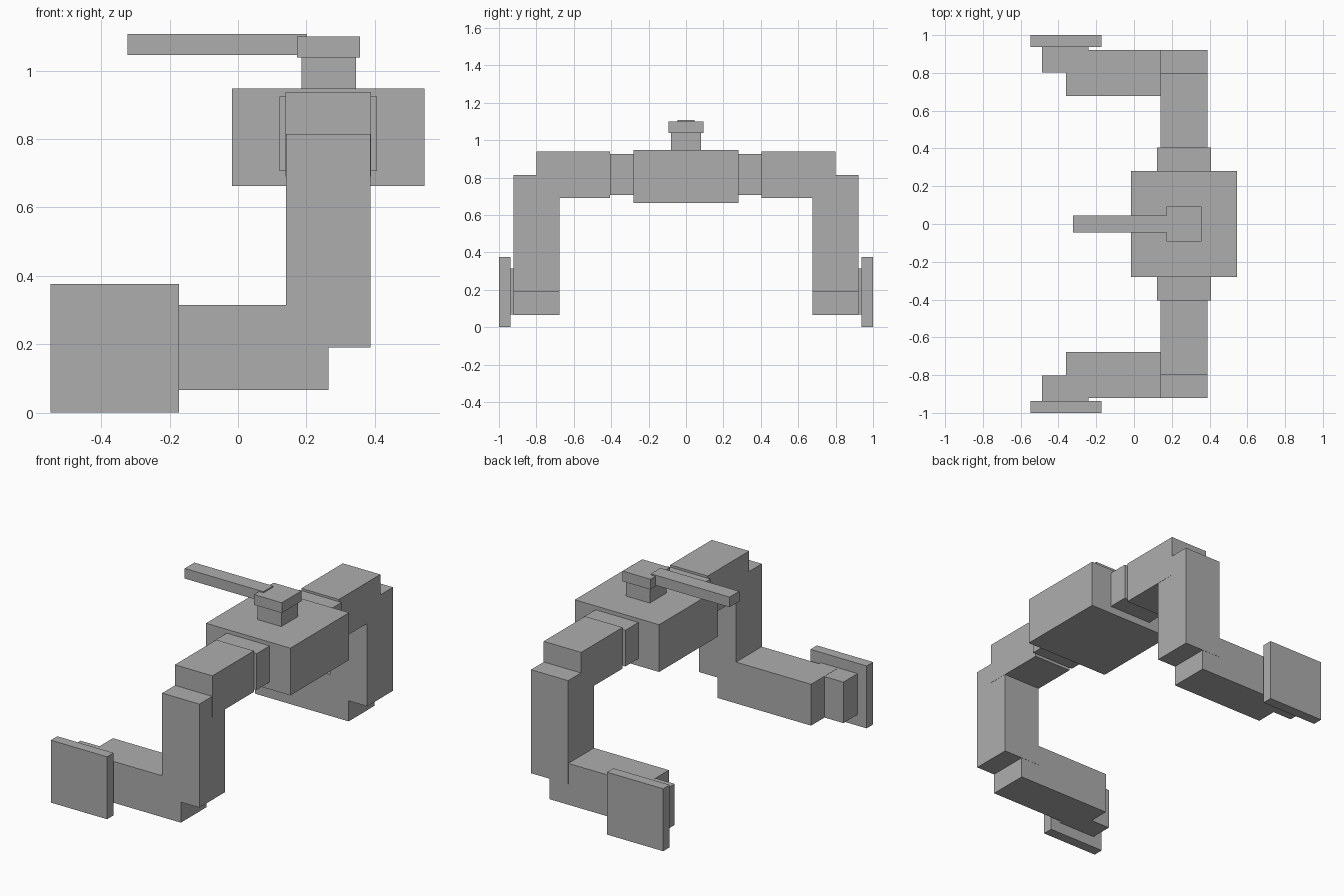
import bpy
import bmesh
from mathutils import Vector

if "Cube" in bpy.data.objects:
    bpy.data.objects.remove(bpy.data.objects["Cube"])

grey = bpy.data.materials.new("plain grey")
grey.diffuse_color = (0.42, 0.42, 0.42, 1)
grey.use_nodes = True
grey.node_tree.nodes["Principled BSDF"].inputs["Base Color"].default_value = grey.diffuse_color


def box(name, x, y, z):
    """Box from its (min, max) range along each axis."""
    bm = bmesh.new()
    bmesh.ops.create_cube(bm, size=1)
    ranges = (x, y, z)
    bmesh.ops.scale(bm, vec=Vector([b - a for a, b in ranges]), verts=bm.verts)
    bmesh.ops.translate(bm, vec=Vector([(a + b) / 2 for a, b in ranges]), verts=bm.verts)
    mesh = bpy.data.meshes.new(name)
    bm.to_mesh(mesh)
    bm.free()
    mesh.materials.append(grey)
    obj = bpy.data.objects.new(name, mesh)
    bpy.context.collection.objects.link(obj)
    return obj


def mirrored_box(name, x, y, z):
    """Pair of boxes, one on each side of y = 0."""
    box(name + "_back", x, y, z)
    box(name + "_front", x, (-y[1], -y[0]), z)


# Central body
box("body", (-0.017, 0.545), (-0.28, 0.28), (0.663, 0.948))

# Turret on top: neck, cap and long lever
box("neck", (0.185, 0.345), (-0.08, 0.08), (0.94, 1.045))
box("cap", (0.172, 0.357), (-0.093, 0.093), (1.038, 1.1))
box("lever", (-0.323, 0.202), (-0.046, 0.046), (1.046, 1.107))

# Legs: shoulder collar, thigh, shin, shank, ankle and foot plate
mirrored_box("collar", (0.121, 0.407), (0.27, 0.405), (0.707, 0.925))
mirrored_box("upper_arm", (0.139, 0.389), (0.405, 0.8), (0.69, 0.938))
mirrored_box("vertical_leg", (0.14, 0.388), (0.676, 0.922), (0.19, 0.814))
mirrored_box("lower_leg", (-0.36, 0.264), (0.677, 0.921), (0.066, 0.315))
mirrored_box("ankle", (-0.487, -0.24), (0.803, 0.942), (0.067, 0.314))
mirrored_box("foot_plate", (-0.548, -0.173), (0.938, 1.0), (0.0, 0.376))
